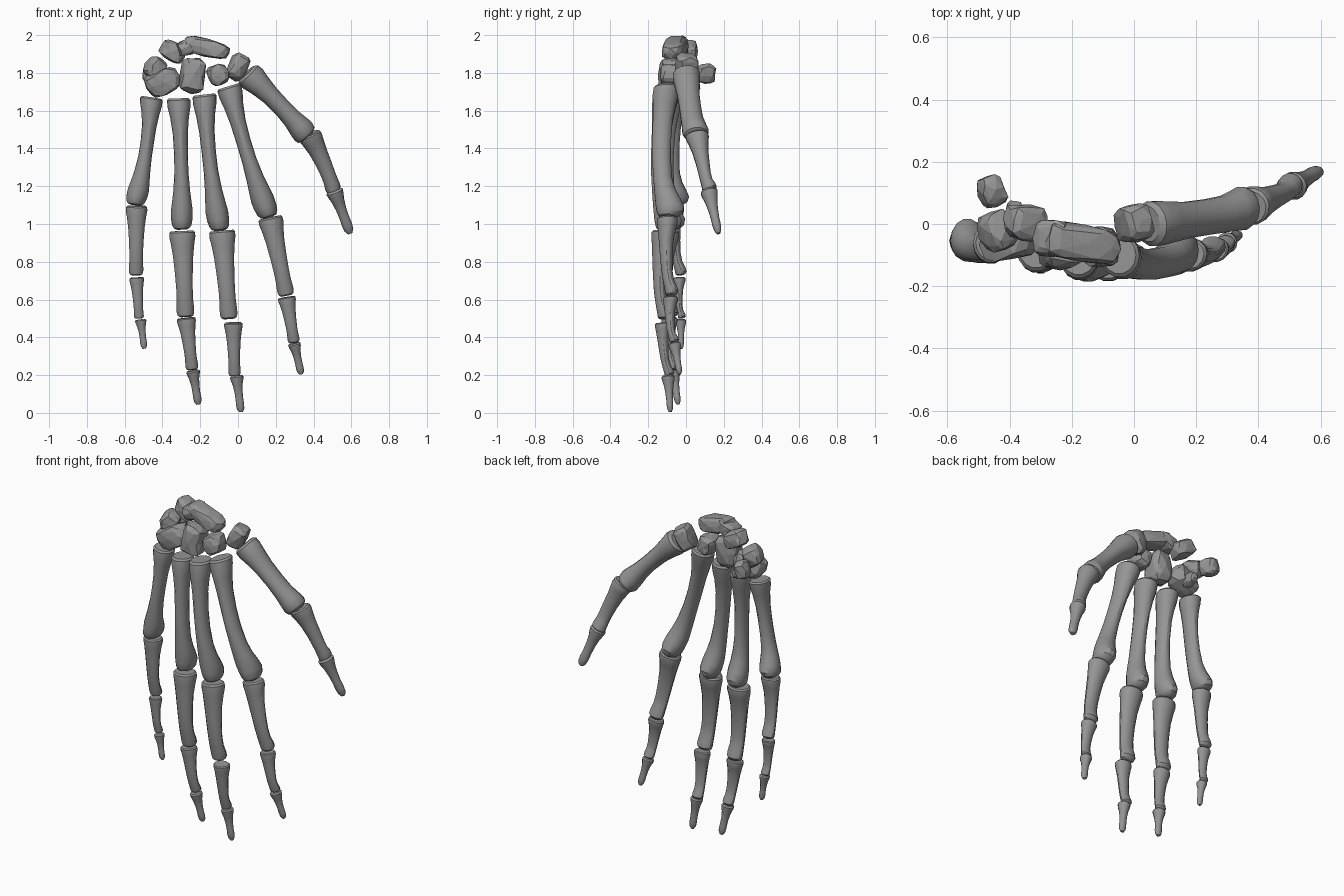
import bpy, bmesh, math, random
from mathutils import Vector, Euler

random.seed(4)
SIDES = 14
GREY = bpy.data.materials.new("dark_grey")
GREY.diffuse_color = (.3, .3, .3, 1)

# Ring profiles: (position along bone, width, depth, palm-side shift), relative to base half-width
METACARPAL = [(0, .85, .9, 0), (.015, .98, 1.05, 0), (.07, .95, 1.05, 0), (.15, .78, .92, 0),
              (.27, .63, .8, 0), (.42, .58, .76, 0), (.56, .59, .76, 0), (.7, .7, .76, .03),
              (.79, .82, .86, .12), (.86, .92, 1.02, .26), (.92, .9, 1.14, .36), (.965, .82, 1.04, .28),
              (.99, .64, .8, .16), (1, .4, .5, .1)]
PHALANX = [(0, .87, .8, 0), (.02, .99, .92, .02), (.07, 1, .93, .05), (.15, .9, .82, .04),
           (.3, .77, .66, 0), (.5, .68, .56, 0), (.68, .63, .5, 0), (.8, .63, .5, .06),
           (.89, .67, .58, .2), (.95, .67, .6, .24), (.985, .58, .48, .15), (1, .4, .32, .1)]
DISTAL = [(0, .82, .8, 0), (.04, 1, 1, 0), (.12, .93, .95, 0), (.25, .74, .75, 0),
          (.45, .6, .58, 0), (.65, .57, .5, 0), (.8, .6, .5, 0), (.92, .54, .42, 0), (1, .28, .22, 0)]
THUMB_META = [(0, .72, .8, 0), (.025, .97, 1, 0), (.09, 1, 1, 0), (.2, .84, .92, 0), (.35, .7, .82, 0),
              (.55, .66, .8, 0), (.72, .72, .82, 0), (.84, .85, .9, .05), (.92, .9, .98, .08),
              (.97, .82, .86, .08), (1, .5, .55, .05)]


def to_object(name, bm, smooth):
    bmesh.ops.recalc_face_normals(bm, faces=bm.faces)
    me = bpy.data.meshes.new(name)
    bm.to_mesh(me)
    bm.free()
    me.materials.append(GREY)
    ob = bpy.data.objects.new(name, me)
    bpy.context.collection.objects.link(ob)
    if smooth:
        bpy.ops.object.select_all(action='DESELECT')
        bpy.context.view_layer.objects.active = ob
        ob.select_set(True)
        bpy.ops.object.shade_smooth_by_angle(angle=math.radians(30))
    return ob


def bone(name, profile, a, b, w, bow=(0, 0), deep=1):
    """Long bone: rings lofted from a to b, bowed by (x, y) at mid-length."""
    a, b = Vector(a), Vector(b)
    axis = (b - a).normalized()
    side = axis.cross(Vector((0, 1, 0))).normalized()
    palm = side.cross(axis).normalized()
    bm = bmesh.new()
    rings = []
    for t, rw, rd, shift in profile:
        k = 4 * t * (1 - t)
        c = a.lerp(b, t) + Vector((bow[0] * k, bow[1] * k, 0)) + palm * shift * w
        ring = []
        for i in range(SIDES):
            q = 2 * math.pi * i / SIDES
            s = math.sin(q) * deep
            if s > 0 and profile is PHALANX:      # flatter palm side
                s *= .85
            ring.append(bm.verts.new(c + side * math.cos(q) * rw * w + palm * s * rd * w))
        rings.append(ring)
    for r0, r1 in zip(rings, rings[1:]):
        for i in range(SIDES):
            j = (i + 1) % SIDES
            bm.faces.new((r0[i], r0[j], r1[j], r1[i]))
    bm.faces.new(rings[0])
    bm.faces.new(rings[-1])
    return to_object(name, bm, True)


def carpal(name, centre, half, rot=(0, 0, 0), jitter=.09):
    """Wrist bone: faceted, boxy pebble with slight irregularity."""
    bm = bmesh.new()
    bmesh.ops.create_icosphere(bm, subdivisions=2, radius=1)
    m = Euler([math.radians(r) for r in rot]).to_matrix()
    for v in bm.verts:
        p = [math.copysign(abs(c) ** .6, c) for c in v.co]
        p = Vector([p[i] * half[i] for i in range(3)]) * (1 + random.uniform(-jitter, jitter))
        v.co = m @ p + Vector(centre)
    return to_object(name, bm, False)


# Fingers: each bone is (start, end, half-width, bow)
FINGERS = {
    "index": [((-.048, -.1, 1.73), (.165, -.1, 1.035), .067, (-.013, -.03)),
              ((.17, -.095, 1.035), (.257, -.085, .62), .065, (0, -.012)),
              ((.257, -.08, .613), (.297, -.07, .372), .047, (0, -.008)),
              ((.297, -.062, .37), (.335, -.033, .205), .034, (0, 0))],
    "middle": [((-.178, -.105, 1.685), (-.095, -.11, .965), .065, (-.012, -.03)),
               ((-.085, -.12, .965), (-.047, -.125, .497), .069, (0, -.015)),
               ((-.025, -.122, .478), (-.018, -.095, .195), .049, (0, -.008)),
               ((-.008, -.095, .198), (.016, -.083, .005), .036, (0, 0))],
    "ring": [((-.315, -.085, 1.665), (-.298, -.09, .97), .063, (.006, -.025)),
             ((-.296, -.09, .963), (-.277, -.088, .507), .069, (0, -.015)),
             ((-.275, -.085, .503), (-.242, -.07, .228), .05, (0, -.008)),
             ((-.239, -.068, .225), (-.21, -.042, .045), .036, (0, 0))],
    "little": [((-.458, -.06, 1.67), (-.547, -.07, 1.1), .061, (.015, -.015)),
               ((-.537, -.055, 1.096), (-.54, -.035, .728), .057, (0, -.012)),
               ((-.537, -.033, .717), (-.524, -.028, .5), .039, (0, -.006)),
               ((-.516, -.028, .495), (-.496, -.025, .34), .03, (0, 0))],
}
PARTS = [("metacarpal", METACARPAL), ("proximal_phalanx", PHALANX),
         ("middle_phalanx", PHALANX), ("distal_phalanx", DISTAL)]
for finger, bones in FINGERS.items():
    for (part, profile), (a, b, w, bow) in zip(PARTS, bones):
        bone(f"{finger}_{part}", profile, a, b, w, bow)

# Thumb
bone("thumb_metacarpal", THUMB_META, (.045, 0, 1.8), (.37, .05, 1.46), .073, (.012, -.005))
bone("thumb_proximal_phalanx", PHALANX, (.375, .058, 1.475), (.51, .115, 1.17), .062, (.01, .005), 1.15)
bone("thumb_distal_phalanx", DISTAL, (.508, .12, 1.18), (.594, .172, .95), .046)

# Wrist, lower row
carpal("trapezium", (-.003, .005, 1.83), (.048, .062, .074), (0, 25, 15))
carpal("trapezoid", (-.105, -.075, 1.79), (.055, .068, .056), (0, -20, 0))
carpal("capitate", (-.237, -.075, 1.785), (.068, .072, .1), (0, 6, 0))
carpal("hamate", (-.4, -.05, 1.75), (.09, .065, .066), (0, -22, 10))
carpal("hamate_hook", (-.385, .025, 1.725), (.028, .05, .035), (15, 0, 0))

# Wrist, upper row
carpal("scaphoid", (-.165, -.062, 1.932), (.132, .06, .046), (0, 14, -10))
carpal("scaphoid_tubercle", (-.26, -.045, 1.94), (.06, .06, .044), (0, -20, 0))
carpal("lunate", (-.345, .005, 1.912), (.07, .058, .05), (0, 28, -12))
carpal("triquetrum", (-.44, -.025, 1.825), (.05, .065, .06), (0, 30, 20))
carpal("pisiform", (-.458, .105, 1.795), (.042, .05, .052), (0, 15, 20))
